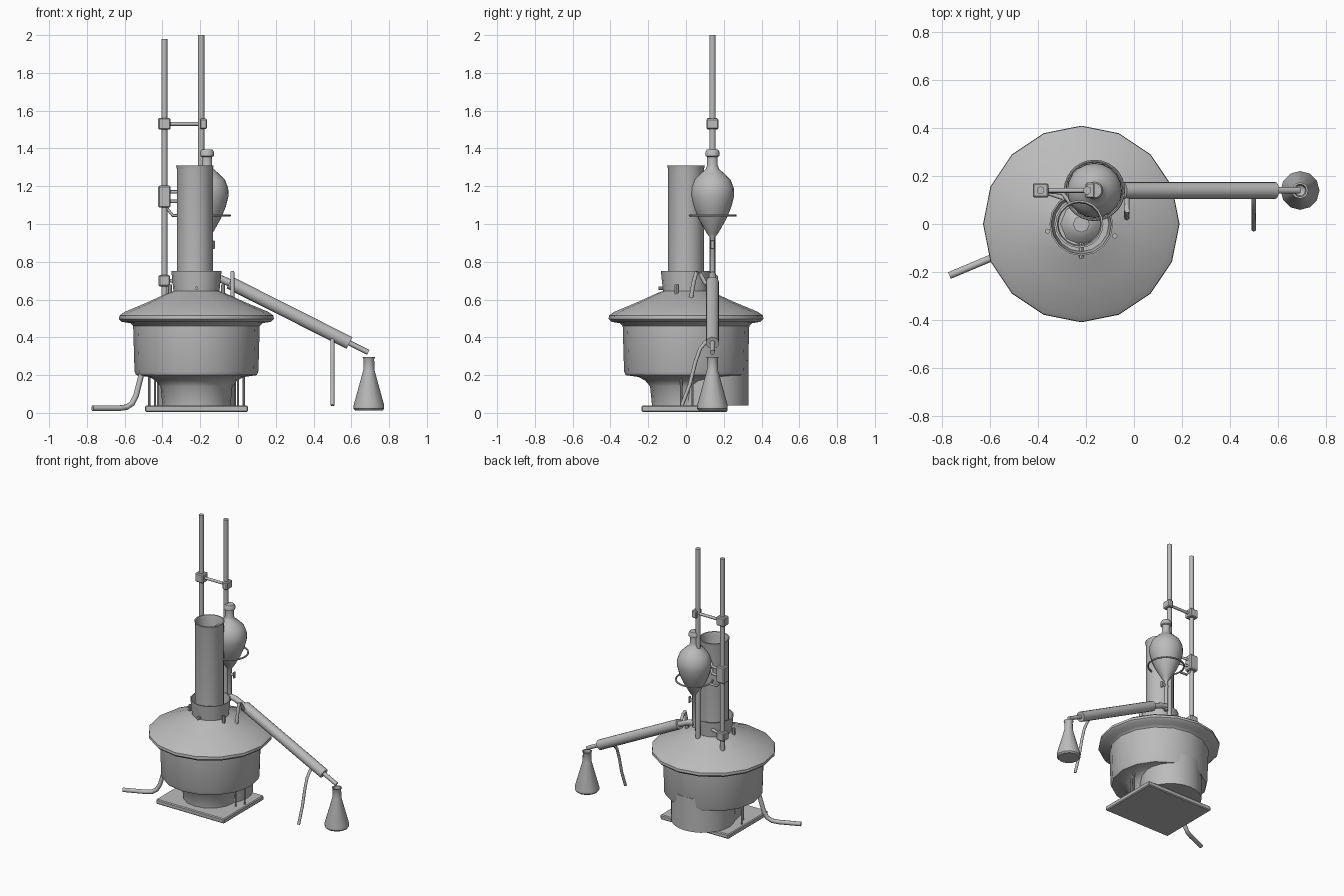
import bpy, bmesh, math
from mathutils import Vector

default = bpy.data.objects.get("Cube")
if default:
    bpy.data.objects.remove(default, do_unlink=True)

grey = bpy.data.materials.new("plain_grey")
grey.use_nodes = True
GREY = (0.5, 0.5, 0.5, 1)
grey.diffuse_color = GREY
grey.node_tree.nodes["Principled BSDF"].inputs["Base Color"].default_value = GREY


def finish(name, bm, smooth=True):
    bmesh.ops.recalc_face_normals(bm, faces=bm.faces)
    mesh = bpy.data.meshes.new(name)
    bm.to_mesh(mesh)
    bm.free()
    mesh.materials.append(grey)
    ob = bpy.data.objects.new(name, mesh)
    bpy.context.collection.objects.link(ob)
    if smooth:
        bpy.ops.object.select_all(action="DESELECT")
        ob.select_set(True)
        bpy.context.view_layer.objects.active = ob
        bpy.ops.object.shade_smooth_by_angle(angle=math.radians(40))
    return ob


def lathe(name, x, y, profile, sides=16):
    """Turn (radius, z) points around a vertical axis."""
    bm = bmesh.new()
    rings = []
    for r, z in profile:
        if r == 0:
            rings.append([bm.verts.new((x, y, z))] * sides)
        else:
            rings.append([bm.verts.new((x + r * math.cos(math.tau * i / sides),
                                        y + r * math.sin(math.tau * i / sides), z))
                          for i in range(sides)])
    for a, b in zip(rings, rings[1:]):
        for i in range(sides):
            j = (i + 1) % sides
            bm.faces.new(list(dict.fromkeys((a[i], a[j], b[j], b[i]))))
    return finish(name, bm)


def pipe(name, points, radius, sides=10):
    """Sweep a round section along a path."""
    pts = [Vector(p) for p in points]
    bm = bmesh.new()
    rings = []
    side = None
    for i, p in enumerate(pts):
        t = (pts[min(i + 1, len(pts) - 1)] - pts[max(i - 1, 0)]).normalized()
        side = t.orthogonal() if side is None else side - t * side.dot(t)
        side.normalize()
        up = t.cross(side)
        rings.append([bm.verts.new(p + radius * (side * math.cos(math.tau * k / sides)
                                                 + up * math.sin(math.tau * k / sides)))
                      for k in range(sides)])
    for a, b in zip(rings, rings[1:]):
        for k in range(sides):
            j = (k + 1) % sides
            bm.faces.new((a[k], a[j], b[j], b[k]))
    bm.faces.new(rings[0])
    bm.faces.new(rings[-1])
    return finish(name, bm)


def box(name, centre, size, bevel=0.006):
    bm = bmesh.new()
    bmesh.ops.create_cube(bm, size=1)
    for v in bm.verts:
        v.co = Vector(centre) + Vector(c * s for c, s in zip(v.co, size))
    bmesh.ops.bevel(bm, geom=bm.edges[:], offset=bevel, segments=1, affect="EDGES")
    return finish(name, bm, smooth=False)


CX = -0.22      # kettle axis
ROW = 0.14      # line of the stand, funnel, condenser and flask

# Kettle with sloping lid and flared collar
lathe("kettle", CX, 0, [
    (0, 0.04), (0.18, 0.04), (0.19, 0.14), (0.215, 0.17), (0.25, 0.19), (0.32, 0.2),
    (0.328, 0.22), (0.335, 0.46), (0.35, 0.475), (0.395, 0.482), (0.41, 0.497),
    (0.408, 0.515), (0.38, 0.535), (0.26, 0.585), (0.15, 0.635), (0.122, 0.645),
    (0.133, 0.752), (0.126, 0.752), (0.115, 0.66), (0, 0.655)])
lathe("burner_housing", CX, 0.12, [(0, 0.04), (0.21, 0.04), (0.21, 0.28), (0, 0.28)], 24)
box("base_plate", (CX, -0.008, 0.022), (0.545, 0.455, 0.034))

# Open column with an inner cap
lathe("column", CX - 0.008, 0, [
    (0.095, 0.65), (0.095, 1.29), (0.1, 1.31), (0.092, 1.31), (0.087, 1.29), (0.087, 0.65),
    (0.095, 0.65)], 20)
lathe("column_cap", CX, 0, [(0.087, 0.66), (0.06, 0.69), (0.035, 0.7), (0.035, 0.72), (0, 0.72)], 8)

# Collar pegs and support rods
for side, y in ((-1, -0.03), (1, -0.05)):
    peg_x = CX + side * 0.14
    pipe("collar_peg", [(peg_x, y, 0.62), (peg_x, y, 0.68)], 0.011, 8)
pipe("front_peg", [(CX, -0.055, 0.66), (CX, -0.145, 0.66)], 0.01, 8)
for side in (-1, 1):
    for dx, y in ((0.22, -0.025), (0.25, 0.035)):
        pipe("support_rod", [(CX + side * dx, y, 0.03), (CX + side * dx, y, 0.22)], 0.006, 8)

# Supply hose at the foot
hose = ((-0.51, 0.21), (-0.525, 0.15), (-0.54, 0.09), (-0.56, 0.05), (-0.59, 0.03),
        (-0.63, 0.025), (-0.77, 0.025))
pipe("supply_hose", [(x, -0.215 + (x + 0.77) * 0.42, z) for x, z in hose], 0.015)

# Stand rods with clamps
STAND, SECOND = -0.39, -0.195
pipe("stand_rod", [(STAND, ROW, 0.58), (STAND, ROW, 1.98)], 0.016, 12)
pipe("second_rod", [(SECOND, ROW, 0.61), (SECOND, ROW, 2.0)], 0.017, 12)
box("upper_clamp", (STAND, ROW, 1.53), (0.065, 0.06, 0.062))
box("second_rod_clamp", (-0.183, ROW, 1.53), (0.038, 0.065, 0.055))
pipe("upper_clamp_bar", [(STAND, ROW, 1.53), (-0.18, ROW, 1.53)], 0.01)
box("middle_clamp", (STAND, ROW, 1.145), (0.065, 0.06, 0.115))
for z in (1.17, 1.12):
    pipe("middle_clamp_bar", [(STAND, ROW, z), (-0.3, ROW - 0.01, z), (-0.26, 0.08, z)], 0.009)
box("lower_clamp", (STAND, ROW, 0.7), (0.06, 0.06, 0.06))
pipe("lower_clamp_bar", [(STAND, ROW, 0.7), (-0.27, 0.1, 0.7)], 0.01)

# Dropping funnel, its ring and tap
FX = -0.165
lathe("dropping_funnel", FX, ROW, [
    (0, 0.7), (0.014, 0.7), (0.014, 0.93), (0.03, 0.95), (0.075, 1.03), (0.1, 1.09),
    (0.115, 1.15), (0.113, 1.19), (0.096, 1.235), (0.06, 1.27), (0.036, 1.29),
    (0.028, 1.31), (0.028, 1.355), (0.037, 1.36), (0.037, 1.382), (0.03, 1.394), (0, 1.395)], 20)
ring = [(FX + 0.122 * math.cos(a), ROW + 0.122 * math.sin(a), 1.045)
        for a in (math.tau * i / 28 for i in range(29))]
pipe("funnel_ring", ring, 0.006, 8)
pipe("ring_arm", [(STAND, ROW, 1.1), (-0.345, ROW, 1.045), (FX - 0.122, ROW, 1.045)], 0.008)
pipe("funnel_tap", [(FX - 0.02, ROW, 0.89), (FX + 0.035, ROW, 0.89)], 0.01)
box("tap_handle", (FX + 0.037, ROW, 0.89), (0.012, 0.022, 0.045), 0.003)

# Sloping condenser with outlet and hoses
pipe("condenser_jacket", [(-0.045, ROW, 0.69), (0.59, ROW, 0.37)], 0.035, 14)
pipe("condenser_inlet", [(FX, ROW, 0.73), (-0.12, ROW, 0.722), (-0.03, ROW, 0.682)], 0.02)
pipe("condenser_outlet", [(0.57, ROW, 0.38), (0.69, ROW, 0.32)], 0.014)
pipe("upper_hose", [(-0.03, 0.125, 0.67), (-0.03, 0.1, 0.69), (-0.03, 0.075, 0.735),
                    (-0.03, 0.055, 0.745), (-0.03, 0.042, 0.7), (-0.03, 0.025, 0.6)], 0.011)
pipe("lower_hose", [(0.5, 0.135, 0.4), (0.5, 0.1, 0.37), (0.5, 0.075, 0.34), (0.5, 0.05, 0.27),
                    (0.5, 0.02, 0.15), (0.5, -0.022, 0.04)], 0.01)

# Receiving flask with open neck
lathe("receiving_flask", 0.693, ROW, [
    (0, 0.012), (0.072, 0.012), (0.081, 0.022), (0.081, 0.04), (0.03, 0.225), (0.028, 0.285),
    (0.034, 0.297), (0.026, 0.297), (0.022, 0.22), (0, 0.2)], 12)
